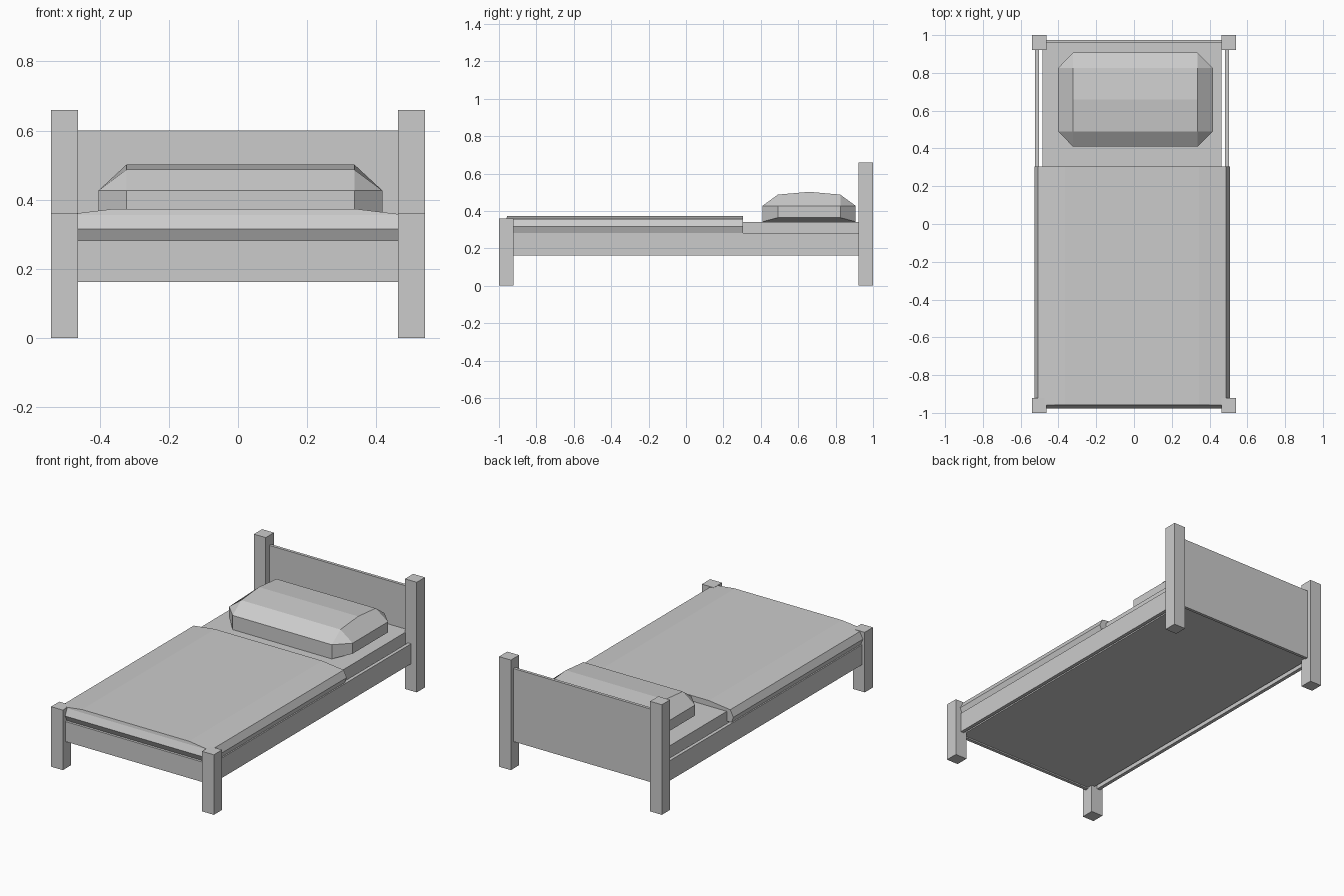
import bpy
import bmesh

if "Cube" in bpy.data.objects:
    bpy.data.objects.remove(bpy.data.objects["Cube"], do_unlink=True)

GREY = (0.6, 0.6, 0.6, 1)
grey = bpy.data.materials.new("plain grey")
grey.use_nodes = True
grey.diffuse_color = GREY
grey.node_tree.nodes["Principled BSDF"].inputs["Base Color"].default_value = GREY


def finish(name, bm):
    """Turn a bmesh into a flat shaded object."""
    bmesh.ops.recalc_face_normals(bm, faces=bm.faces)
    mesh = bpy.data.meshes.new(name)
    bm.to_mesh(mesh)
    bm.free()
    mesh.materials.append(grey)
    obj = bpy.data.objects.new(name, mesh)
    bpy.context.collection.objects.link(obj)
    return obj


def box(name, xs, ys, zs):
    bm = bmesh.new()
    bmesh.ops.create_cube(bm, size=1)
    for v in bm.verts:
        for i, (lo, hi) in enumerate((xs, ys, zs)):
            v.co[i] = hi if v.co[i] > 0 else lo
    return finish(name, bm)


# Corner posts
for side, s in (("left", 1), ("right", -1)):
    xs = sorted((s * 0.462, s * 0.54))
    box(f"{side}_foot_post", xs, (-1, -0.922), (0, 0.36))
    box(f"{side}_head_post", xs, (0.922, 1), (0, 0.66))

# Rails and headboard; the body sits slightly off the posts' middle
MID = -0.01
RAIL = (0.162, 0.282)
for side, s in (("left", 1), ("right", -1)):
    xs = sorted((MID + s * 0.492, MID + s * 0.513))
    box(f"{side}_side_rail", xs, (-0.95, 0.95), RAIL)
box("foot_rail", (-0.47, 0.47), (-0.975, -0.955), RAIL)
box("headboard", (-0.47, 0.47), (0.957, 0.975), (RAIL[0], 0.6))

# Mattress, with its underside just above the rail bottoms
box("mattress", (MID - 0.474, MID + 0.474), (-0.956, 0.958), (0.17, 0.34))


# Blanket: a draped cross-section run along the bed, bulging at the foot
half = [(0.505, 0.282), (0.518, 0.316), (0.497, 0.356), (0.355, 0.373)]
section = [(-x, z) for x, z in half] + [(x, z) for x, z in reversed(half)]
foot_y = [-0.96, -0.978, -0.96, -0.957]
foot_y += foot_y[::-1]
bm = bmesh.new()
foot = [bm.verts.new((MID + x, y, z)) for (x, z), y in zip(section, foot_y)]
head = [bm.verts.new((MID + x, 0.305, z)) for x, z in section]
n = len(section)
for i in range(n):
    j = (i + 1) % n
    bm.faces.new((foot[i], foot[j], head[j], head[i]))
bm.faces.new(head)
for i in range(n // 2 - 1):
    bm.faces.new((foot[i], foot[i + 1], foot[n - 2 - i], foot[n - 1 - i]))
finish("blanket", bm)

# Pillow: chamfered outline, a raised two-slope top and lifted ends
CX, CY = 0.007, 0.658
IN_X, OUT_X, IN_Y, OUT_Y = 0.329, 0.41, 0.167, 0.249
outline = [(IN_X, -OUT_Y), (OUT_X, -IN_Y), (OUT_X, IN_Y), (IN_X, OUT_Y),
           (-IN_X, OUT_Y), (-OUT_X, IN_Y), (-OUT_X, -IN_Y), (-IN_X, -OUT_Y)]
bm = bmesh.new()


def vert(x, y, z):
    return bm.verts.new((CX + x, CY + y, z))


upper = [vert(x, y, 0.427) for x, y in outline]
lower = [vert(x, y, 0.364 if abs(x) == OUT_X else 0.342) for x, y in outline]
for i in range(8):
    j = (i + 1) % 8
    bm.faces.new((lower[i], lower[j], upper[j], upper[i]))

corners = [(IN_X, -IN_Y), (IN_X, IN_Y), (-IN_X, IN_Y), (-IN_X, -IN_Y)]
for ring, z, domed in ((upper, 0.487, True), (lower, 0.342, False)):
    c = [vert(x, y, z) for x, y in corners]
    # corner triangles
    for k, (a, b) in enumerate(((0, 1), (2, 3), (4, 5), (6, 7))):
        bm.faces.new((ring[a], ring[b], c[k]))
    # long sides
    bm.faces.new((ring[7], ring[0], c[0], c[3]))
    bm.faces.new((ring[3], ring[4], c[2], c[1]))
    if domed:
        ridge = [vert(IN_X, 0, 0.502), vert(-IN_X, 0, 0.502)]
        bm.faces.new((c[0], ridge[0], ridge[1], c[3]))
        bm.faces.new((ridge[0], c[1], c[2], ridge[1]))
        bm.faces.new((ring[1], ring[2], c[1], ridge[0], c[0]))
        bm.faces.new((ring[5], ring[6], c[3], ridge[1], c[2]))
    else:
        bm.faces.new(c)
        bm.faces.new((ring[1], ring[2], c[1], c[0]))
        bm.faces.new((ring[5], ring[6], c[3], c[2]))
finish("pillow", bm)
